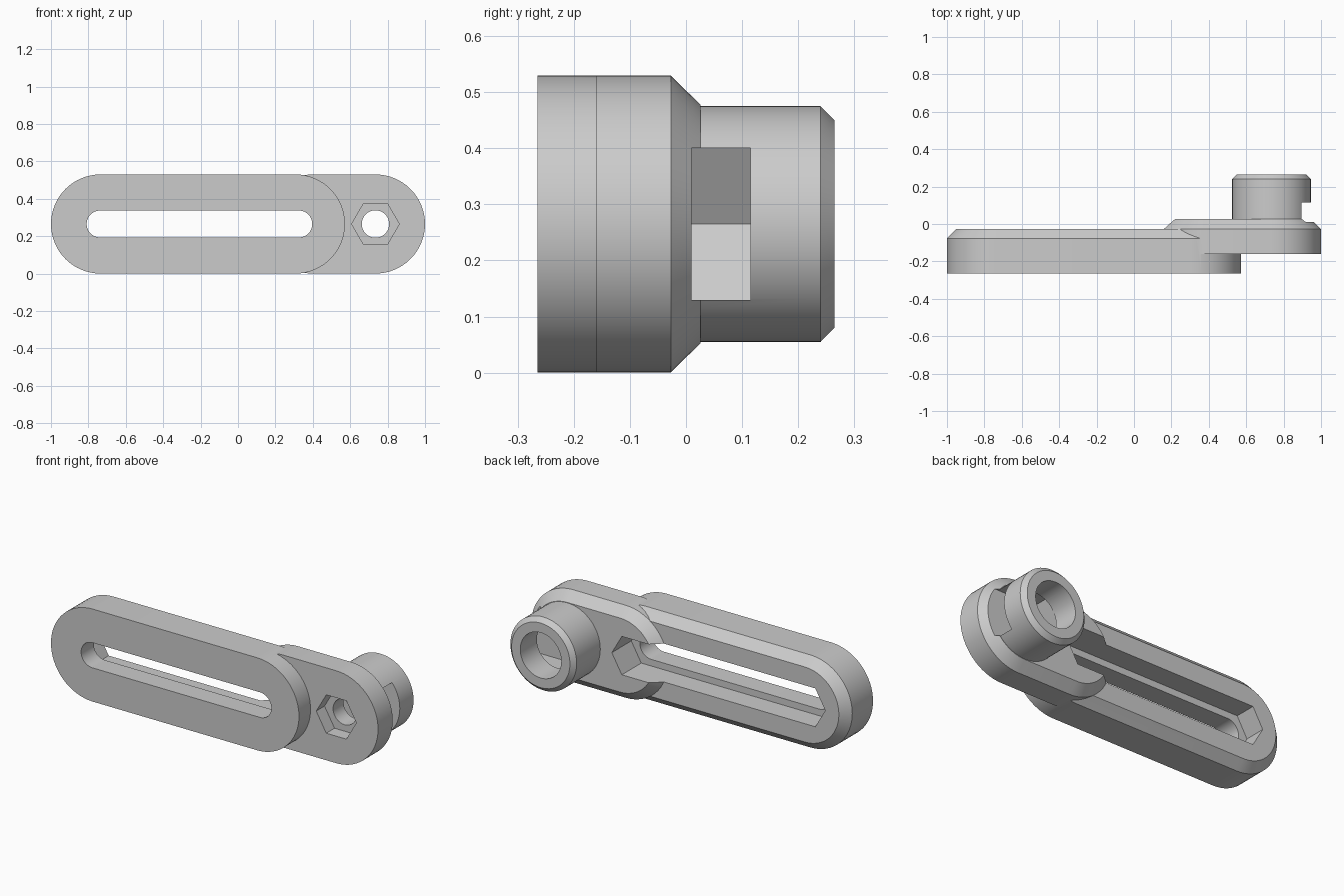
import bpy, bmesh
from math import cos, sin, radians

cube = bpy.data.objects.get("Cube")
if cube:
    bpy.data.objects.remove(cube, do_unlink=True)

MID = 0.265       # height of the centre line, also the outer radius
PIVOT = 0.735     # x of the boss axis

grey = bpy.data.materials.new("light_grey")
grey.use_nodes = True
colour = (0.6, 0.6, 0.6, 1)
grey.diffuse_color = colour
grey.node_tree.nodes["Principled BSDF"].inputs["Base Color"].default_value = colour


def slot_prism(name, x1, x2, rings, hexagonal=False):
    """Loft of long rounded (or hexagon ended) outlines; rings are (y, radius)."""
    half, steps = (60, 2) if hexagonal else (90, 32)
    bm = bmesh.new()
    loops = []
    for y, r in rings:
        loop = []
        for cx, start in ((x2, -half), (x1, 180 - half)):
            for i in range(steps + 1):
                a = radians(start + 2 * half * i / steps)
                loop.append(bm.verts.new((cx + r * cos(a), y, MID + r * sin(a))))
        loops.append(loop)
    count = len(loops[0])
    for a, b in zip(loops, loops[1:]):
        for i in range(count):
            j = (i + 1) % count
            bm.faces.new((a[i], a[j], b[j], b[i]))
    bm.faces.new(loops[0])
    bm.faces.new(loops[-1])
    bmesh.ops.remove_doubles(bm, verts=bm.verts, dist=1e-5)
    bmesh.ops.recalc_face_normals(bm, faces=bm.faces)
    mesh = bpy.data.meshes.new(name)
    bm.to_mesh(mesh)
    bm.free()
    mesh.materials.append(grey)
    obj = bpy.data.objects.new(name, mesh)
    bpy.context.collection.objects.link(obj)
    return obj


def combine(body, tool, operation):
    mod = body.modifiers.new(tool.name, "BOOLEAN")
    mod.operation, mod.object, mod.solver = operation, tool, "EXACT"
    bpy.context.view_layer.objects.active = body
    bpy.ops.object.modifier_apply(modifier=mod.name)
    bpy.data.objects.remove(tool, do_unlink=True)


# Slotted bar, offset arm and round boss, joined into one solid
body = slot_prism("slotted_bracket", -0.735, 0.307,
                  [(-0.265, 0.265), (-0.077, 0.265), (-0.027, 0.215)])
arm = slot_prism("offset_arm", 0.4, PIVOT,
                 [(-0.16, 0.2648), (-0.027, 0.2648), (0.026, 0.212)])
boss = slot_prism("boss", PIVOT, PIVOT,
                  [(-0.05, 0.21), (0.24, 0.21), (0.265, 0.185)])
for part in (arm, boss):
    combine(body, part, "UNION")

# Openings: name, x range, rings, hexagonal
openings = [
    ("long_slot", -0.737, 0.325, [(-0.4, 0.072), (0.2, 0.072)], False),
    ("nut_track", -0.737, 0.325, [(-0.15, 0.127), (0.2, 0.127)], True),
    ("bolt_hole", PIVOT, PIVOT, [(-0.4, 0.073), (0.06, 0.073)], False),
    ("front_nut_pocket", PIVOT, PIVOT, [(-0.3, 0.127), (-0.085, 0.127)], True),
    ("side_nut_pocket", PIVOT, 1.3, [(0.01, 0.156), (0.115, 0.156)], True),
    ("boss_bore", PIVOT, PIVOT, [(0.06, 0.13), (0.4, 0.13)], False),
]
for name, x1, x2, rings, hexagonal in openings:
    combine(body, slot_prism(name, x1, x2, rings, hexagonal), "DIFFERENCE")

# Smooth round walls, sharp edges
bpy.ops.object.select_all(action="DESELECT")
body.select_set(True)
bpy.context.view_layer.objects.active = body
bpy.ops.object.shade_smooth_by_angle(angle=radians(25))
